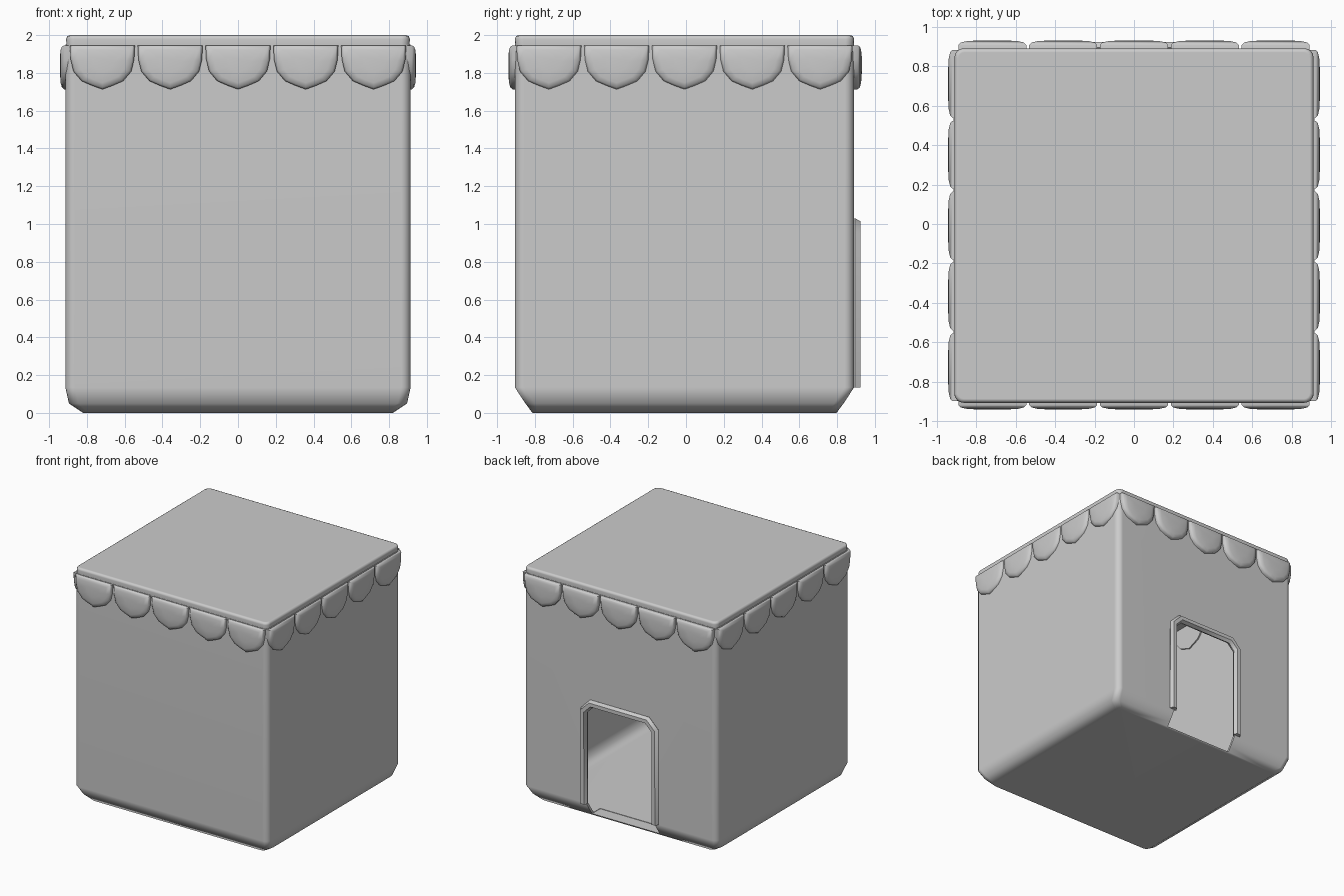
import bpy, bmesh, math
from mathutils import Matrix, Vector

cube = bpy.data.objects.get("Cube")
if cube:
    bpy.data.objects.remove(cube, do_unlink=True)

# Single plain material
grey = bpy.data.materials.new("plain grey")
grey.use_nodes = True
grey.diffuse_color = (0.6, 0.6, 0.6, 1)
grey.node_tree.nodes["Principled BSDF"].inputs["Base Color"].default_value = (0.6, 0.6, 0.6, 1)


def activate(obj):
    bpy.ops.object.select_all(action='DESELECT')
    obj.select_set(True)
    bpy.context.view_layer.objects.active = obj


def finish(bm, name):
    bmesh.ops.recalc_face_normals(bm, faces=bm.faces)
    mesh = bpy.data.meshes.new(name)
    bm.to_mesh(mesh)
    bm.free()
    mesh.materials.append(grey)
    obj = bpy.data.objects.new(name, mesh)
    bpy.context.collection.objects.link(obj)
    return obj


def smooth(obj, degrees):
    activate(obj)
    bpy.ops.object.shade_smooth_by_angle(angle=math.radians(degrees))


def loft(rings, name):
    """Skin equal-length point rings and cap both ends."""
    bm = bmesh.new()
    loops = [[bm.verts.new(p) for p in ring] for ring in rings]
    n = len(loops[0])
    for a, b in zip(loops, loops[1:]):
        for i in range(n):
            j = (i + 1) % n
            bm.faces.new((a[i], a[j], b[j], b[i]))
    bm.faces.new(loops[0])
    bm.faces.new(loops[-1])
    return finish(bm, name)


CY = -0.008   # depth centre of the house


def rounded_rect(hx, hy, z, r, steps=4):
    points = []
    for k, (sx, sy) in enumerate(((1, 1), (-1, 1), (-1, -1), (1, -1))):
        for s in range(steps + 1):
            a = math.pi / 2 * (k + s / steps)
            points.append((sx * (hx - r) + r * math.cos(a),
                           CY + sy * (hy - r) + r * math.sin(a), z))
    return points


# Hollow house body with a sloped base
body = loft([rounded_rect(0.82, 0.805, 0, 0.04),
             rounded_rect(0.895, 0.842, 0.05, 0.05),
             rounded_rect(0.914, 0.898, 0.135, 0.05),
             rounded_rect(0.914, 0.898, 1.95, 0.05)], "house_body")
shell = body.modifiers.new("shell", 'SOLIDIFY')
shell.thickness = 0.02
shell.offset = -1

# Doorway cut through the back wall, down to the floor
DOOR = ((0.32, 0.015), (0.32, 0.93), (0.26, 0.99),
        (-0.26, 0.99), (-0.32, 0.93), (-0.32, 0.015))
cutter = loft([[(x, y, z) for x, z in DOOR] for y in (0.7, 1.1)], "door_cutter")
cutter.hide_render = True
cut = body.modifiers.new("doorway", 'BOOLEAN')
cut.operation = 'DIFFERENCE'
cut.solver = 'EXACT'
cut.object = cutter
activate(body)
for m in ("shell", "doorway"):
    bpy.ops.object.modifier_apply(modifier=m)
bpy.data.objects.remove(cutter, do_unlink=True)
smooth(body, 62)
body.modifiers.new("even_shading", 'WEIGHTED_NORMAL').keep_sharp = True

# Roof slab with a softened top edge
roof = loft([rounded_rect(0.908, 0.896, 1.945, 0.045),
             rounded_rect(0.91, 0.898, 1.98, 0.045),
             rounded_rect(0.904, 0.892, 1.994, 0.04),
             rounded_rect(0.89, 0.878, 2.0, 0.03)], "roof_slab")
smooth(roof, 50)
roof.modifiers.new("even_shading", 'WEIGHTED_NORMAL').keep_sharp = True

# Round moulding around the doorway
curve = bpy.data.curves.new("door_frame", 'CURVE')
curve.dimensions = '3D'
curve.bevel_depth = 0.033
curve.bevel_resolution = 1
curve.use_fill_caps = True
path = ((0.335, 0.135), (0.335, 0.93), (0.265, 1.0))
path = path + tuple((-x, z) for x, z in reversed(path))
spline = curve.splines.new('POLY')
spline.points.add(len(path) - 1)
for point, (x, z) in zip(spline.points, path):
    point.co = (x, 0.894, z, 1)
frame = bpy.data.objects.new("door_frame", curve)
bpy.context.collection.objects.link(frame)
activate(frame)
bpy.ops.object.convert(target='MESH')
frame = bpy.context.object
frame.data.materials.clear()
frame.data.materials.append(grey)
smooth(frame, 50)

# Scalloped trim: five padded tabs on every side
half = ((0.172, 1.946), (0.168, 1.87), (0.153, 1.808), (0.11, 1.757), (0.055, 1.733))
outline = half + ((0, 1.713),) + tuple((-x, z) for x, z in reversed(half))
LAYERS = ((1, -0.02), (1, 0.012), (0.93, 0.024), (0.75, 0.031), (0.35, 0.035))


def scallop(name, matrix):
    rings = [[matrix @ Vector((x * s, -out, 1.85 + (z - 1.85) * s)) for x, z in outline]
             for s, out in LAYERS]
    smooth(loft(rings, name), 50)


for side, turn, reach in (("front", 0, 0.898), ("right", 1, 0.908),
                          ("back", 2, 0.904), ("left", 3, 0.908)):
    for i in range(5):
        place = (Matrix.Translation((0, CY, 0))
                 @ Matrix.Rotation(turn * math.pi / 2, 4, 'Z')
                 @ Matrix.Translation(((i - 2) * 0.359, -reach, 0)))
        scallop(f"{side}_scallop_{i + 1}", place)
